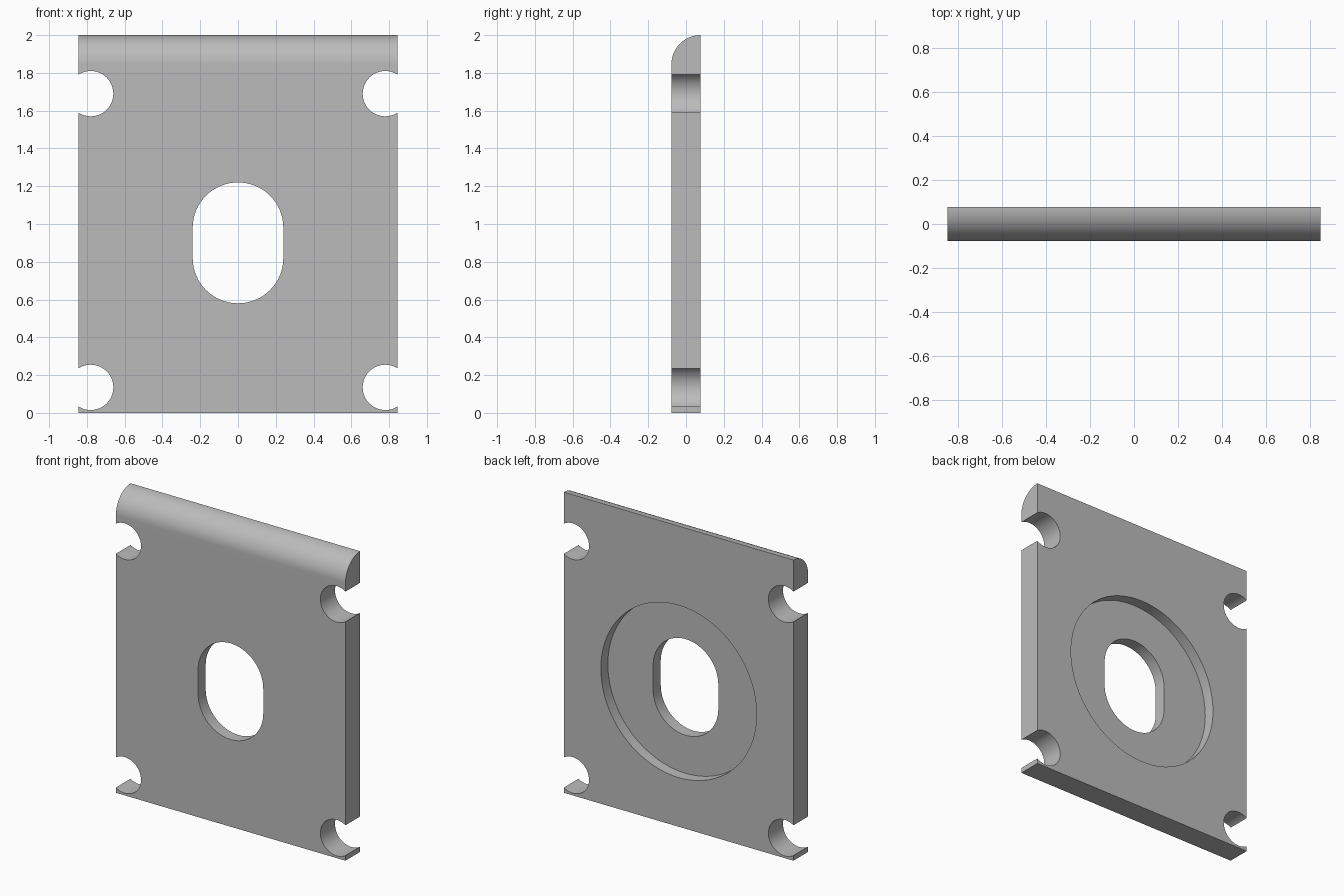
import bpy
import bmesh
from math import sin, cos, pi, radians
from mathutils import Vector

if "Cube" in bpy.data.objects:
    bpy.data.objects.remove(bpy.data.objects["Cube"])

HALF_W, HALF_T, HEIGHT = 0.845, 0.077, 2.0
CENTRE_Z = 0.9

grey = bpy.data.materials.new("plain grey")
grey.use_nodes = True
colour = (0.5, 0.5, 0.5, 1)
grey.diffuse_color = colour
grey.node_tree.nodes["Principled BSDF"].inputs["Base Color"].default_value = colour


def arc(cx, cy, r, start, end, steps):
    """Points along an arc, angles in radians."""
    angles = [start + (end - start) * i / steps for i in range(steps + 1)]
    return [(cx + r * cos(a), cy + r * sin(a)) for a in angles]


def prism(name, points, offset):
    """Extrude a closed outline of 3D points along an offset."""
    bm = bmesh.new()
    face = bm.faces.new([bm.verts.new(p) for p in points])
    moved = bmesh.ops.extrude_face_region(bm, geom=[face])["geom"]
    verts = [g for g in moved if isinstance(g, bmesh.types.BMVert)]
    bmesh.ops.translate(bm, vec=Vector(offset), verts=verts)
    bmesh.ops.recalc_face_normals(bm, faces=bm.faces)
    mesh = bpy.data.meshes.new(name)
    bm.to_mesh(mesh)
    bm.free()
    obj = bpy.data.objects.new(name, mesh)
    mesh.materials.append(grey)
    bpy.context.collection.objects.link(obj)
    return obj


def cut(target, outline, y0, y1):
    """Cut an x-z outline through the target from y0 to y1."""
    cutter = prism("cutter", [(x, y0, z) for x, z in outline], (0, y1 - y0, 0))
    cutter.hide_render = True
    mod = target.modifiers.new("cut", "BOOLEAN")
    mod.operation, mod.solver, mod.object = "DIFFERENCE", "EXACT", cutter
    bpy.context.view_layer.objects.active = target
    bpy.ops.object.modifier_apply(modifier=mod.name)
    bpy.data.objects.remove(cutter)


# Plate with a quarter-round top front edge
radius = 2 * HALF_T
profile = [(HALF_T, 0), *arc(HALF_T, HEIGHT - radius, radius, pi / 2, pi, 24), (-HALF_T, 0)]
plate = prism("plate", [(-HALF_W, y, z) for y, z in profile], (2 * HALF_W, 0, 0))

# Round recess in the back
cut(plate, arc(0, CENTRE_Z, 0.573, 0, 2 * pi, 96)[:-1], 0.003, 0.3)

# Rounded slot through the middle
slot = arc(0, CENTRE_Z + 0.08, 0.24, 0, pi, 32) + arc(0, CENTRE_Z - 0.08, 0.24, pi, 2 * pi, 32)
cut(plate, slot, -0.3, 0.3)

# Open bolt notches at the four corners
for x in (-0.78, 0.78):
    for z in (0.135, 1.69):
        cut(plate, arc(x, z, 0.12, 0, 2 * pi, 48)[:-1], -0.3, 0.3)

# Smooth curves, sharp corners
bpy.ops.object.select_all(action="DESELECT")
plate.select_set(True)
bpy.context.view_layer.objects.active = plate
bpy.ops.object.shade_smooth_by_angle(angle=radians(30))
